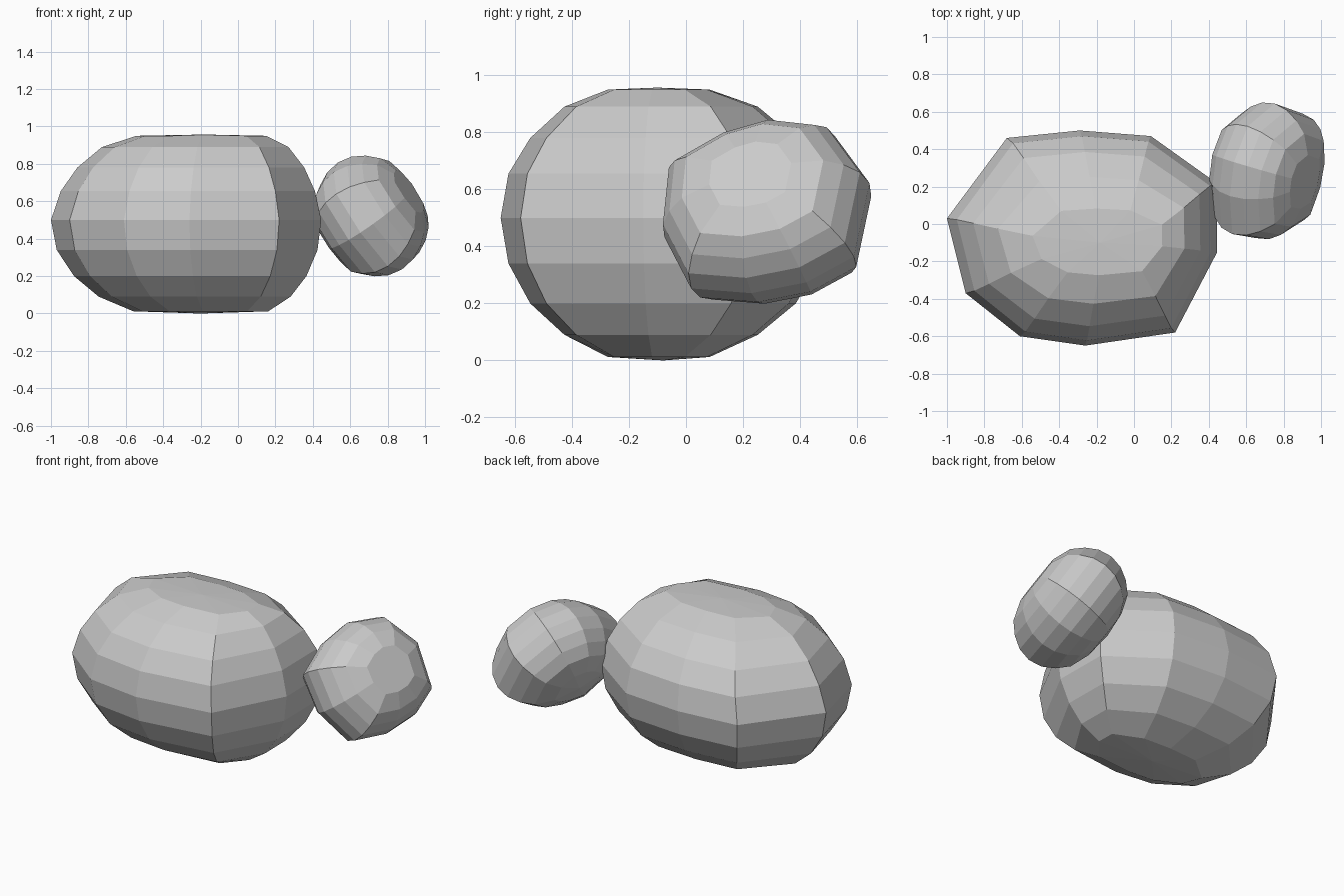
import bpy
import bmesh
from mathutils import Vector

cube = bpy.data.objects.get("Cube")
if cube:
    bpy.data.objects.remove(cube, do_unlink=True)

stone = bpy.data.materials.new("stone_grey")
stone.use_nodes = True
grey = (0.6, 0.6, 0.6, 1)
stone.diffuse_color = grey
stone.node_tree.nodes["Principled BSDF"].inputs["Base Color"].default_value = grey


def make_rock(name, outline, rings, poles, middle, drift, place):
    """Loft scaled copies of the widest outline between two poles.

    rings: (height, scale along u, scale along v), from top to bottom
    drift: shift of the ring centre towards the poles
    """
    bm = bmesh.new()
    loops = []
    for h, su, sv in rings:
        u0 = middle[0] + drift[0] * (1 - su)
        v0 = middle[1] + drift[1] * (1 - sv)
        loops.append([bm.verts.new(place(u0 + (u - middle[0]) * su,
                                         v0 + (v - middle[1]) * sv, h))
                      for u, v in outline])
    n = len(outline)
    for a, b in zip(loops, loops[1:]):
        for i in range(n):
            j = (i + 1) % n
            bm.faces.new((a[i], b[i], b[j], a[j]))
    # Close both ends with a fan of triangles
    for loop, pole in ((loops[0], poles[0]), (loops[-1], poles[1])):
        tip = bm.verts.new(place(*pole))
        for i in range(n):
            bm.faces.new((tip, loop[i], loop[(i + 1) % n]))
    bmesh.ops.recalc_face_normals(bm, faces=bm.faces)
    mesh = bpy.data.meshes.new(name)
    bm.to_mesh(mesh)
    bm.free()
    mesh.materials.append(stone)
    obj = bpy.data.objects.new(name, mesh)
    bpy.context.collection.objects.link(obj)
    return obj


# Large boulder, standing upright
large_outline = [(-1, .03), (-.9, -.37), (-.61, -.6), (-.26, -.65), (.22, -.58),
                 (.445, -.15), (.44, .22), (.09, .47), (-.29, .5), (-.68, .46)]
large_rings = [(.95, .48, .31), (.89, .69, .59), (.78, .84, .81), (.655, .94, .95),
               (.5, 1, 1),
               (.34, .965, .95), (.2, .86, .81), (.09, .71, .59), (.012, .5, .31)]
make_rock("large_boulder", large_outline, large_rings,
          [(-.18, -.1, .957), (-.2, -.08, 0)], (-.28, -.075), (.16, -.03),
          lambda u, v, h: Vector((u, v, h)))

# Small boulder, a flattened stone tipped over to one side
centre = Vector((.71, .29, .52))
axis = Vector((.81, -.25, .53)).normalized()
along = Vector((.1, .97, .2))
along = (along - axis * along.dot(axis)).normalized()
across = axis.cross(along)

small_outline = [(.37, .02), (.27, .25), (.08, .33), (-.11, .32), (-.33, .24),
                 (-.38, 0), (-.31, -.24), (-.1, -.32), (.1, -.33), (.28, -.27)]
half_rings = [(.25, .4), (.21, .69), (.15, .85), (.08, .96)]
small_rings = ([(h, s, s) for h, s in half_rings] + [(0, 1, 1)]
               + [(-h, s, s) for h, s in reversed(half_rings)])
make_rock("small_boulder", small_outline, small_rings,
          [(0, 0, .25), (0, 0, -.265)], (0, 0), (0, 0),
          lambda u, v, h: centre + along * u + across * v + axis * h)
